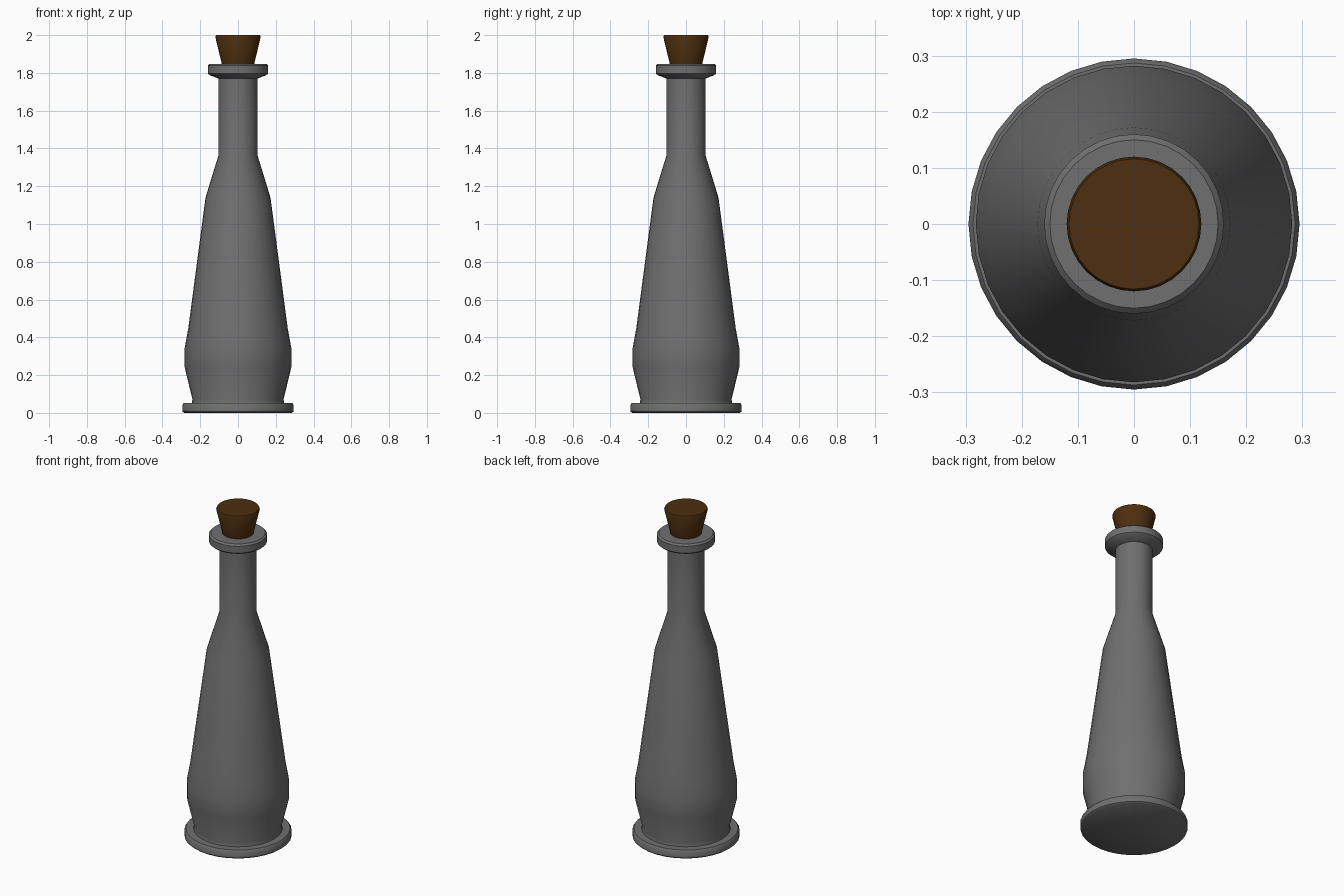
import bpy, bmesh, math

if "Cube" in bpy.data.objects:
    bpy.data.objects.remove(bpy.data.objects["Cube"])

SIDES = 32


def material(name, rgb):
    m = bpy.data.materials.new(name)
    m.diffuse_color = (*rgb, 1)
    m.use_nodes = True
    m.node_tree.nodes["Principled BSDF"].inputs["Base Color"].default_value = m.diffuse_color
    return m


def lathe(name, profile, mat, angle):
    """Revolve (radius, z) points about z and cap both ends."""
    bm = bmesh.new()
    rings = [[bm.verts.new((r * math.cos(2 * math.pi * i / SIDES),
                            r * math.sin(2 * math.pi * i / SIDES), z))
              for i in range(SIDES)] for r, z in profile]
    for a, b in zip(rings, rings[1:]):
        for i in range(SIDES):
            j = (i + 1) % SIDES
            bm.faces.new((a[i], a[j], b[j], b[i]))
    bm.faces.new(rings[0][::-1])
    bm.faces.new(rings[-1])
    me = bpy.data.meshes.new(name)
    bm.to_mesh(me)
    bm.free()
    ob = bpy.data.objects.new(name, me)
    bpy.context.collection.objects.link(ob)
    me.materials.append(mat)
    bpy.ops.object.select_all(action='DESELECT')
    ob.select_set(True)
    bpy.context.view_layer.objects.active = ob
    bpy.ops.object.shade_smooth_by_angle(angle=math.radians(angle))
    return ob


glass = material("dark_grey_glass", (0.16, 0.16, 0.16))
cork = material("brown_cork", (0.075, 0.028, 0.005))

# Bottle: foot disc, belly, shoulder, neck and lip in one profile
lathe("bottle", [
    (0.285, 0.0), (0.295, 0.008), (0.295, 0.042), (0.287, 0.052),
    (0.245, 0.052), (0.241, 0.07), (0.282, 0.24), (0.282, 0.345),
    (0.263, 0.45), (0.172, 1.14), (0.103, 1.365), (0.103, 1.77),
    (0.148, 1.787), (0.160, 1.797), (0.160, 1.838), (0.150, 1.848),
    (0.085, 1.848)], glass, 40)

# Stopper: tapered plug with a slightly softened top edge
lathe("stopper", [
    (0.075, 1.80), (0.086, 1.848), (0.120, 1.99), (0.116, 2.0)], cork, 40)
